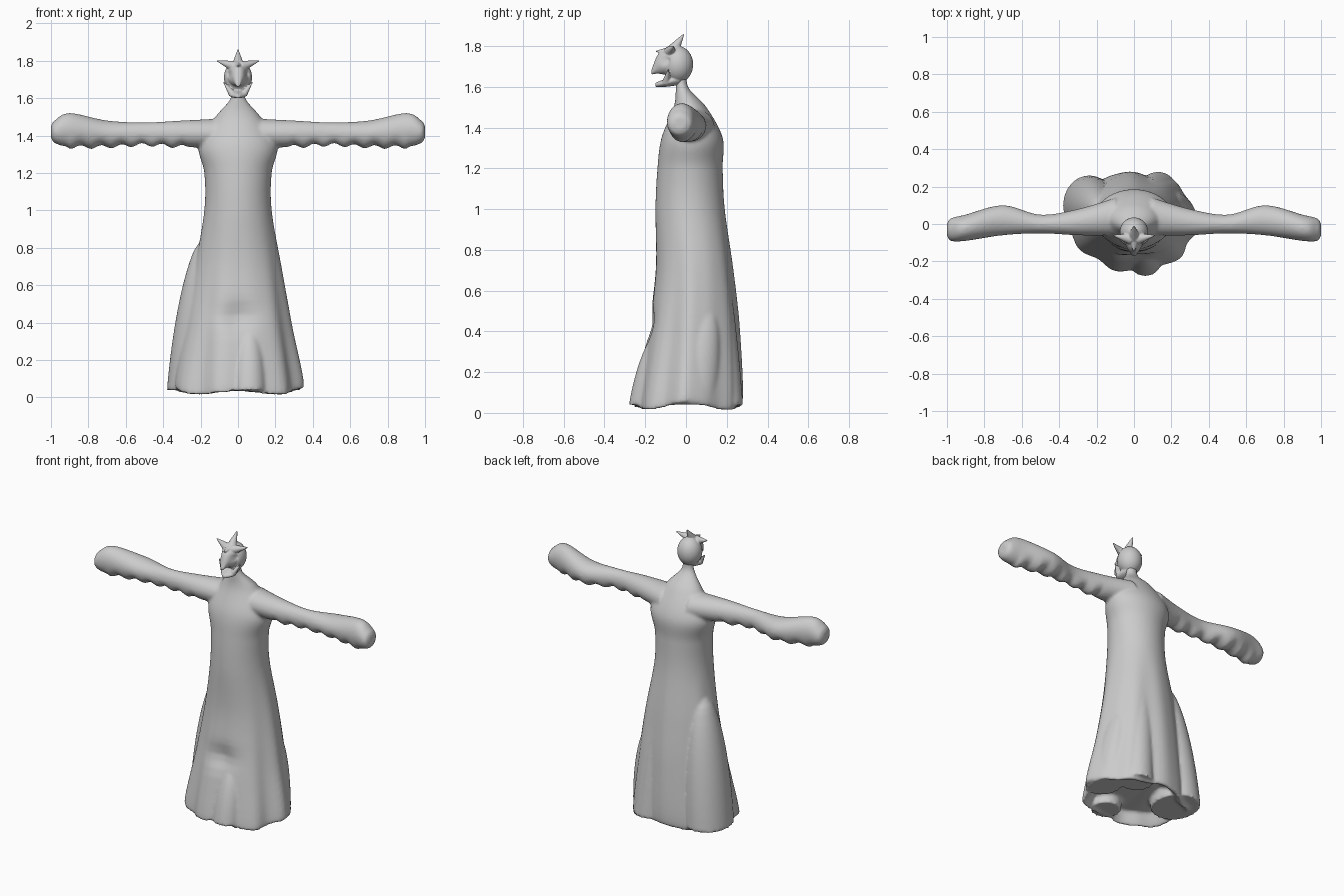
import bpy, bmesh, math
from mathutils import Vector, Matrix

default_cube = bpy.data.objects.get("Cube")
if default_cube:
    bpy.data.objects.remove(default_cube, do_unlink=True)

clay = bpy.data.materials.new("pale grey clay")
clay.use_nodes = True
clay_colour = (.6, .6, .6, 1)
clay.diffuse_color = clay_colour
clay.node_tree.nodes["Principled BSDF"].inputs["Base Color"].default_value = clay_colour


def smooth_rings(rings, steps):
    """Ease a curve through the given rings."""
    rows = [Vector(ring) for ring in rings]
    last = len(rows) - 1
    smoothed = []
    for index in range(last):
        start, end = rows[index], rows[index + 1]
        leave = (end - rows[max(index - 1, 0)]) / 2
        arrive = (rows[min(index + 2, last)] - start) / 2
        for step in range(steps):
            t = step / steps
            ease = t * t * (3 - 2 * t)
            smoothed.append(start.lerp(end, ease) + leave * t * (1 - t) ** 2
                            - arrive * t * t * (1 - t))
    return smoothed + [rows[last]]


def loft(bm, rings, place, warp=None, steps=8, segments=72):
    """Skin oval rings of (position, middle a, half a, middle b, half b)."""
    loops = []
    for position, mid_a, half_a, mid_b, half_b in smooth_rings(rings, steps):
        loop = []
        for k in range(segments):
            angle = math.tau * k / segments
            point = Vector(place(position, mid_a + half_a * math.cos(angle),
                                 mid_b + half_b * math.sin(angle)))
            loop.append(bm.verts.new(warp(point, angle) if warp else point))
        loops.append(loop)
    for lower, upper in zip(loops, loops[1:]):
        for k in range(segments):
            bm.faces.new((lower[k - 1], lower[k], upper[k], upper[k - 1]))
    bm.faces.new(loops[0][::-1])
    bm.faces.new(loops[-1])


def upright(position, a, b):
    return a, b, position


def forward(position, a, b):
    return a, position, b


def hanging_fold(bm, foot, tip, top, half_width, half_depth):
    """A lobe of cloth that narrows to a rounded top."""
    count = 12
    hem = .04
    rings = []
    for step in range(count + 1):
        t = step / count
        size = math.sqrt(max(1 - t * t, .01))
        middle = Vector(foot).lerp(Vector(tip), t)
        rings.append((hem + (top - hem) * t, middle.x, half_width * size,
                      middle.y, half_depth * size))
    loft(bm, rings, upright, steps=2)


def spike(bm, base, tip, radius):
    base, tip = Vector(base), Vector(tip)
    turn = (tip - base).to_track_quat('Z', 'Y').to_matrix().to_4x4()
    bmesh.ops.create_cone(bm, cap_ends=True, segments=16, radius1=radius,
                          radius2=radius / 12, depth=(tip - base).length,
                          matrix=Matrix.Translation((base + tip) / 2) @ turn)


def finish(bm, name, voxel, rounds):
    """Fuse the overlapping shells into one soft surface."""
    bmesh.ops.recalc_face_normals(bm, faces=bm.faces)
    mesh = bpy.data.meshes.new(name)
    bm.to_mesh(mesh)
    bm.free()
    mesh.materials.append(clay)
    obj = bpy.data.objects.new(name, mesh)
    bpy.context.collection.objects.link(obj)
    fuse = obj.modifiers.new("fuse", 'REMESH')
    fuse.mode = 'VOXEL'
    fuse.voxel_size = voxel
    fuse.use_smooth_shade = True
    relax = obj.modifiers.new("relax", 'SMOOTH')
    relax.factor = .5
    relax.iterations = rounds


# Gown: folds deepen towards a wavy hem, and the front dips above its panel
def drape(point, angle):
    looseness = max(0, 1 - point.z)
    hem_weight = max(0, 1 - 3 * point.z)
    fold = .04 * math.cos(7 * angle + point.z) + .02 * math.cos(11 * angle + 2)
    hem_wave = .015 * math.cos(4 * angle) + .01 * math.cos(2 * angle)
    scale = 1 + fold * looseness
    dip = 0
    if point.y < 0:
        dip = .03 * math.exp(-(point.x / .1) ** 2 - ((point.z - .43) / .07) ** 2)
    return Vector((point.x * scale, point.y * scale + dip, point.z + hem_wave * hem_weight))


gown_profile = [  # height, half width, front, back
    (.1, .26, -.2, .2), (.04, .34, -.25, .27), (.4, .28, -.19, .26), (.7, .23, -.15, .23),
    (1, .18, -.15, .19), (1.2, .18, -.14, .18), (1.35, .21, -.12, .18),
    (1.5, .12, -.06, .1), (1.6, .04, -.05, .01), (1.7, .04, -.05, .01)]
body = bmesh.new()
loft(body, [(height, 0, half, (front + back) / 2, (back - front) / 2)
            for height, half, front, back in gown_profile], upright, drape)

# Right hip swag, front panel, left hip fold and back fold
hanging_fold(body, (-.24, .1), (-.17, .07), .86, .14, .16)
hanging_fold(body, (.06, -.19), (.06, -.13), .4, .09, .09)
hanging_fold(body, (.24, .03), (.2, .1), .55, .09, .12)
hanging_fold(body, (.13, .18), (.05, .1), 1.1, .1, .1)

# Sleeves with rippled undersides, ending in closed fists
sleeve_profile = [  # reach, depth middle, half depth, height middle, half height
    (.1, .04, .1, 1.41, .08), (.3, .01, .07, 1.41, .07), (.5, 0, .05, 1.41, .06),
    (.7, .02, .08, 1.41, .07), (.9, -.02, .07, 1.43, .09), (.98, -.03, .06, 1.42, .06),
    (1, -.03, .03, 1.42, .03)]


def ripple(point, angle):
    if math.sin(angle) < 0 and .25 < abs(point.x) < .9:
        point.z += .012 * math.sin(angle) * math.sin(abs(point.x) * 58)
    return point


for side in (-1, 1):
    loft(body, sleeve_profile, lambda reach, a, b: (side * reach, a, b), ripple)
finish(body, "gown_and_sleeves", .01, 3)

# Skull
head = bmesh.new()
skull_shape = Matrix.Translation((0, -.04, 1.71)) @ Matrix.Diagonal((.075, .075, .09, 1))
bmesh.ops.create_uvsphere(head, u_segments=48, v_segments=32, radius=1, matrix=skull_shape)

# Hooked snout and open lower jaw
snout = [(-.04, 0, .06, 1.72, .06), (-.1, 0, .055, 1.72, .06),
         (-.14, 0, .03, 1.71, .045), (-.17, 0, .01, 1.67, .01)]
jaw = [(-.03, 0, .04, 1.64, .03), (-.1, 0, .05, 1.62, .02), (-.15, 0, .01, 1.61, .01)]
for part in (snout, jaw):
    loft(head, part, forward, segments=32)

# Eye sockets pressed into the face
for vert in head.verts:
    for side in (-1, 1):
        distance = (vert.co - Vector((side * .05, -.11, 1.73))).length
        vert.co.y += .03 * math.exp(-(distance / .02) ** 2)

# Grin corners, brow horns, crest and brow point
for side in (-1, 1):
    spike(head, (side * .03, -.1, 1.62), (side * .08, -.085, 1.69), .02)
    spike(head, (side * .02, -.08, 1.77), (side * .115, -.06, 1.8), .03)
spike(head, (0, -.07, 1.77), (0, -.01, 1.86), .035)
spike(head, (0, -.09, 1.77), (0, -.15, 1.775), .025)
finish(head, "horned_head", .004, 2)
